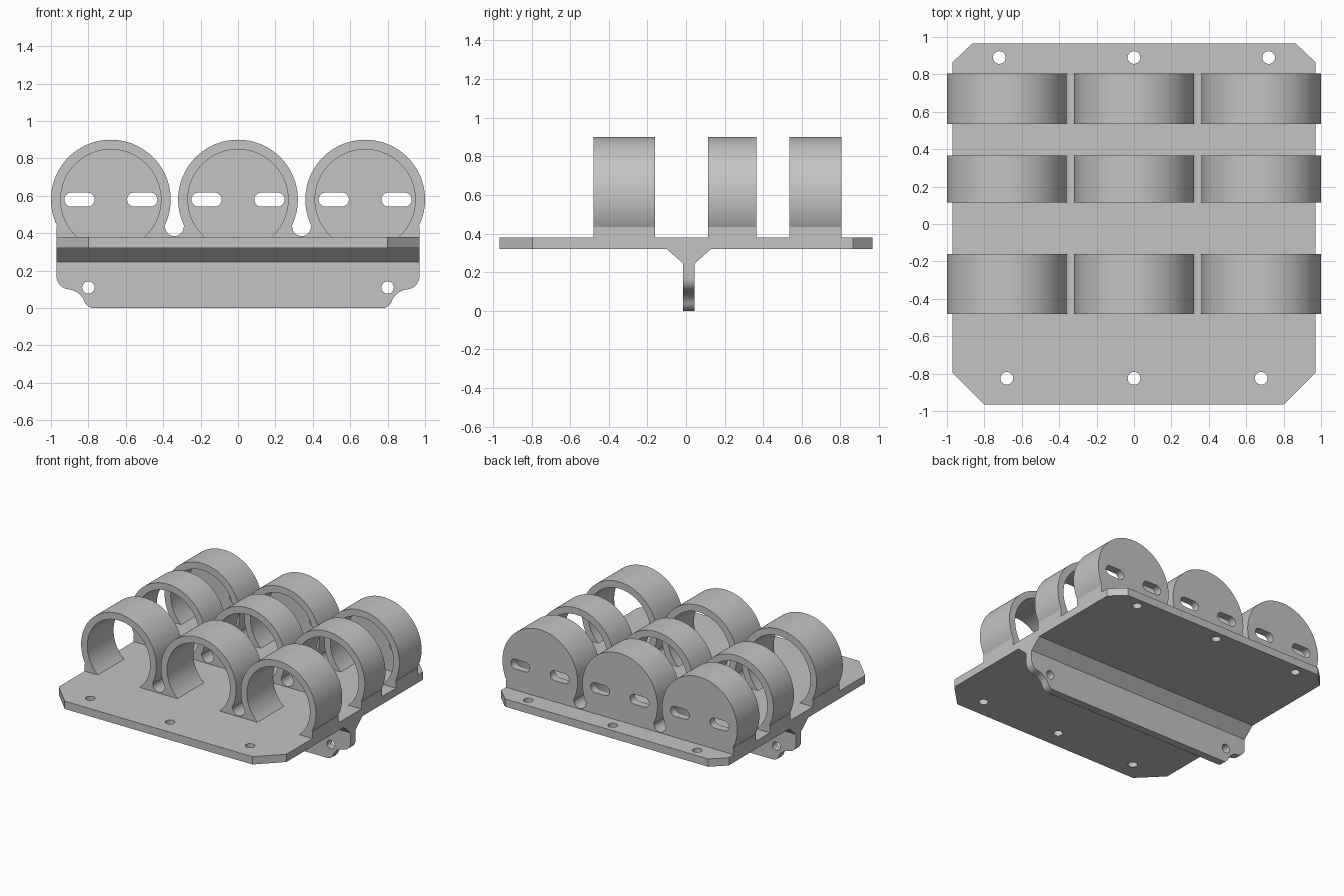
import bpy, bmesh
from math import sin, cos, pi, sqrt, asin, radians

cube = bpy.data.objects.get("Cube")
if cube:
    bpy.data.objects.remove(cube, do_unlink=True)

grey = bpy.data.materials.new("plain grey")
grey.use_nodes = True
colour = (0.55, 0.55, 0.55, 1)
grey.diffuse_color = colour
grey.node_tree.nodes["Principled BSDF"].inputs["Base Color"].default_value = colour

# How a flat (u, v) profile at depth d is placed for each extrusion axis
PLACE = {"x": lambda u, v, d: (d, u, v),
         "y": lambda u, v, d: (u, d, v),
         "z": lambda u, v, d: (u, v, d)}


def prism(name, axis, start, end, outline, holes=()):
    """Extrude an outline with holes along one axis."""
    bm = bmesh.new()
    for loop in [outline, *holes]:
        vs = [bm.verts.new(PLACE[axis](u, v, start)) for u, v in loop]
        for i, vert in enumerate(vs):
            bm.edges.new((vs[i - 1], vert))
    bmesh.ops.triangle_fill(bm, use_beauty=True, edges=bm.edges[:])
    region = bmesh.ops.extrude_face_region(bm, geom=bm.faces[:], use_keep_orig=True)
    moved = [g for g in region["geom"] if isinstance(g, bmesh.types.BMVert)]
    bmesh.ops.translate(bm, verts=moved, vec=PLACE[axis](0, 0, end - start))
    bmesh.ops.recalc_face_normals(bm, faces=bm.faces[:])
    mesh = bpy.data.meshes.new(name)
    bm.to_mesh(mesh)
    bm.free()
    mesh.materials.append(grey)
    obj = bpy.data.objects.new(name, mesh)
    bpy.context.collection.objects.link(obj)
    bpy.ops.object.select_all(action="DESELECT")
    obj.select_set(True)
    bpy.context.view_layer.objects.active = obj
    bpy.ops.object.shade_smooth_by_angle(angle=radians(30))
    return obj


def arc(cx, cy, r, a, b, n):
    """Points on an arc from angle a to b, both ends included."""
    return [(cx + r * cos(a + (b - a) * i / n), cy + r * sin(a + (b - a) * i / n))
            for i in range(n + 1)]


def circle(cx, cy, r, n=24):
    return arc(cx, cy, r, 0, 2 * pi, n)[:-1]


def slot(cx, cy, half, r):
    return (arc(cx + half, cy, r, -pi / 2, pi / 2, 10)
            + arc(cx - half, cy, r, pi / 2, 3 * pi / 2, 10))


# Base plate with chamfered corners and screw holes
FLOOR = 0.38
half_plate = [(0.8, -0.965), (0.97, -0.795), (0.97, 0.865), (0.865, 0.965)]
screw_holes = [circle(x, 0.89, 0.034) for x in (-0.72, 0, 0.72)]
screw_holes += [circle(x, -0.825, 0.034) for x in (-0.68, 0, 0.68)]
prism("base_plate", "z", 0.32, FLOOR,
      half_plate + [(-x, y) for x, y in reversed(half_plate)], screw_holes)

# Wedge joining the plate to the rib
prism("rib_gusset", "x", -0.97, 0.97,
      [(-0.10, 0.32), (-0.015, 0.245), (0.045, 0.245), (0.13, 0.32)])

# Hanging rib with curved corners and a hole at each end
corner = [(0.78, 0), (0.80, 0.007)]
corner += arc(0.915, 0.0, 0.1, radians(165), radians(100), 8)
corner += arc(0.90, 0.17, 0.07, radians(-75), 0, 8)
corner.append((0.97, 0.245))
prism("hanging_rib", "y", -0.015, 0.045,
      corner + [(-x, z) for x, z in reversed(corner)],
      [circle(s * 0.8, 0.11, 0.033) for s in (-1, 1)])

# Clamp ring sections
AXIS_Z, OUTER, INNER = 0.58, 0.32, 0.268
NECK = asin(-0.145 / OUTER)


def foot(limit):
    """Concave flare from ring to plate, cut off at the plate edge."""
    flare = arc(0.34, 0.435, 0.05, pi, 1.5 * pi, 10)
    return [(min(x, limit), z) for x, z in flare] + [(limit, FLOOR)]


def ring_outside(cx):
    right = foot(min(0.34, 0.97 - cx))
    left = foot(min(0.34, 0.97 + cx))
    pts = right[::-1] + arc(0, AXIS_Z, OUTER, NECK, pi - NECK, 72)
    pts += [(-x, z) for x, z in left]
    return [(cx + x, z) for x, z in pts]


def ring_section(cx):
    low = asin((FLOOR - AXIS_Z) / INNER)
    return ring_outside(cx) + arc(cx, AXIS_Z, INNER, pi - low, low, 72)


# Three rows of three rings; the back row is closed by slotted walls
rows = {"front": (-0.48, -0.16), "middle": (0.115, 0.365), "back": (0.535, 0.745)}
columns = {"right": -0.68, "centre": 0, "left": 0.68}
for side, cx in columns.items():
    for row, (y0, y1) in rows.items():
        prism(f"{row}_{side}_ring", "y", y0, y1, ring_section(cx))
    prism(f"{side}_end_wall", "y", 0.745, 0.805, ring_outside(cx),
          [slot(cx + s * 0.168, AXIS_Z, 0.043, 0.038) for s in (-1, 1)])
